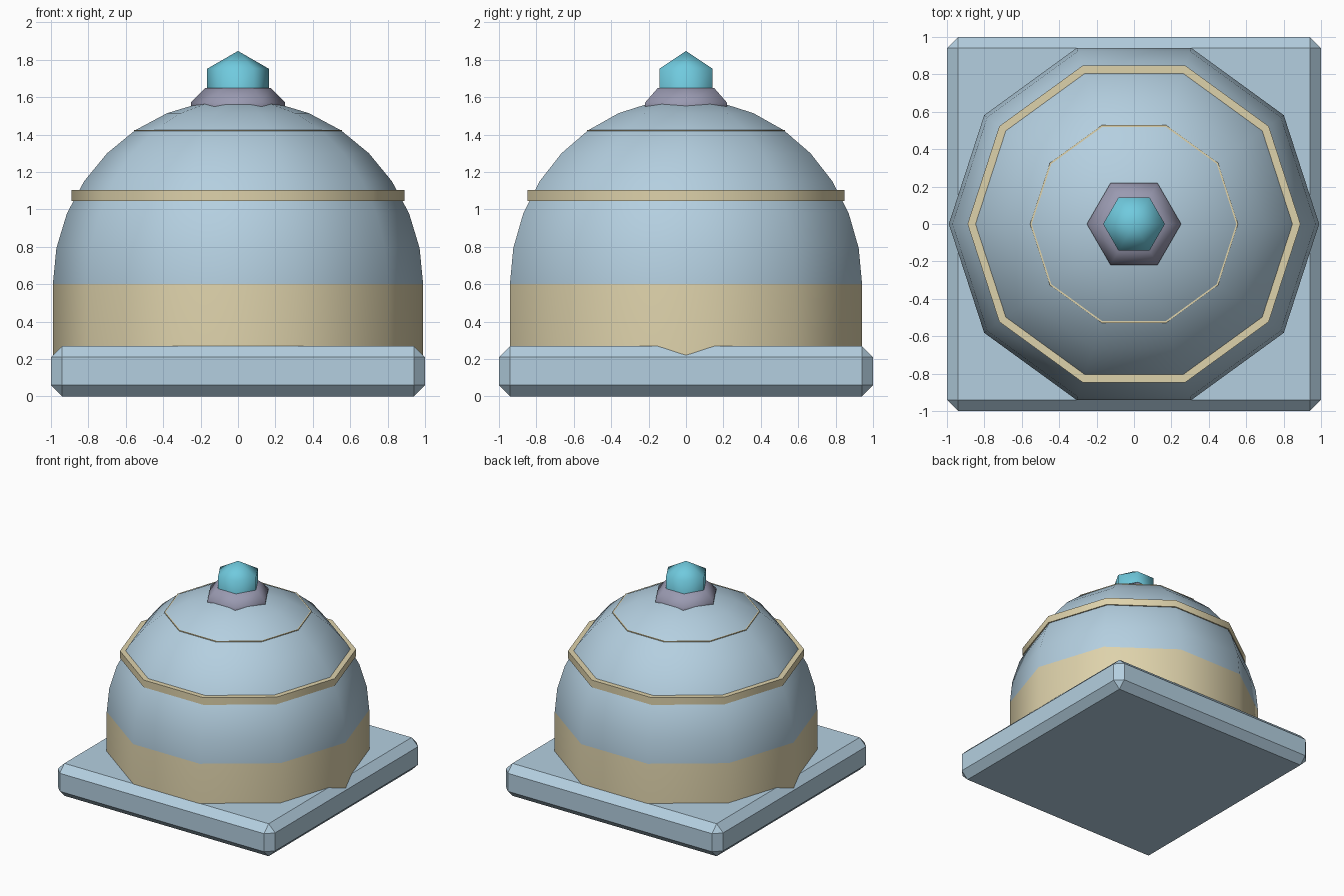
import bpy, bmesh, math

if "Cube" in bpy.data.objects:
    bpy.data.objects.remove(bpy.data.objects["Cube"])


def material(name, rgb):
    lin = [(c / 255 / 12.92) if c < 11 else ((c / 255 + 0.055) / 1.055) ** 2.4 for c in rgb]
    m = bpy.data.materials.new(name)
    m.diffuse_color = (*lin, 1)
    m.use_nodes = True
    m.node_tree.nodes["Principled BSDF"].inputs["Base Color"].default_value = m.diffuse_color
    return m


BLUE = material("pale blue", (180, 207, 224))
TAN = material("sand", (222, 210, 171))
GREY = material("mauve grey", (154, 154, 177))
CYAN = material("cyan crystal", (112, 202, 222))


def lathe(name, profile, sides, mats, angle, rule=None):
    """Turn (radius, z) points around z; ends close to a cap or a point."""
    bm = bmesh.new()
    rings = []
    for r, z in profile:
        n = sides if r > 0 else 1
        rings.append([bm.verts.new((r * math.cos(math.tau * i / sides),
                                    r * math.sin(math.tau * i / sides), z)) for i in range(n)])
    for a, b in zip(rings, rings[1:]):
        for i in range(sides):
            j = (i + 1) % sides
            if len(b) == 1:
                bm.faces.new((a[i], a[j], b[0]))
            else:
                bm.faces.new((a[i], a[j], b[j], b[i]))
    bm.faces.new(rings[0][::-1])
    if len(rings[-1]) > 1:
        bm.faces.new(rings[-1])
    if rule:
        for f in bm.faces:
            f.material_index = rule(f.calc_center_median())
    finish(name, bm, mats, angle)


def finish(name, bm, mats, angle=None):
    me = bpy.data.meshes.new(name)
    bm.to_mesh(me)
    bm.free()
    for m in mats:
        me.materials.append(m)
    ob = bpy.data.objects.new(name, me)
    bpy.context.collection.objects.link(ob)
    if angle:
        bpy.ops.object.select_all(action='DESELECT')
        ob.select_set(True)
        bpy.context.view_layer.objects.active = ob
        bpy.ops.object.shade_smooth_by_angle(angle=math.radians(angle))


# Square base slab with every edge chamfered
bm = bmesh.new()
bmesh.ops.create_cube(bm, size=1)
for v in bm.verts:
    v.co = (v.co.x * 2, v.co.y * 2, (v.co.z + 0.5) * 0.27)
bmesh.ops.bevel(bm, geom=bm.edges[:], offset=0.06, offset_type='OFFSET',
                segments=1, affect='EDGES')
finish("base_slab", bm, [BLUE])

# Ten-sided dome: sand drum below z = 0.6, blue hemisphere above
R, Z = 0.99, 0.6
arc = [(R * math.cos(math.pi * k / 16), Z + R * math.sin(math.pi * k / 16)) for k in range(8)]
lathe("dome", [(R, 0.1)] + arc + [(0, Z + R)], 10, [BLUE, TAN], 40,
      lambda c: 1 if c.z < Z else 0)

# Trim rings around the dome
lathe("lower_trim_ring", [(0.89, 1.045), (0.89, 1.105)], 10, [TAN], 40)
lathe("upper_trim_ring", [(0.556, 1.38), (0.556, 1.425)], 10, [TAN], 40)

# Hexagonal collar and crystal finial
lathe("finial_collar", [(0.252, 1.55), (0.252, 1.572), (0.175, 1.648)], 6, [GREY], 61)
lathe("finial_crystal", [(0.165, 1.6), (0.165, 1.752), (0, 1.847)], 6, [CYAN], 65)
